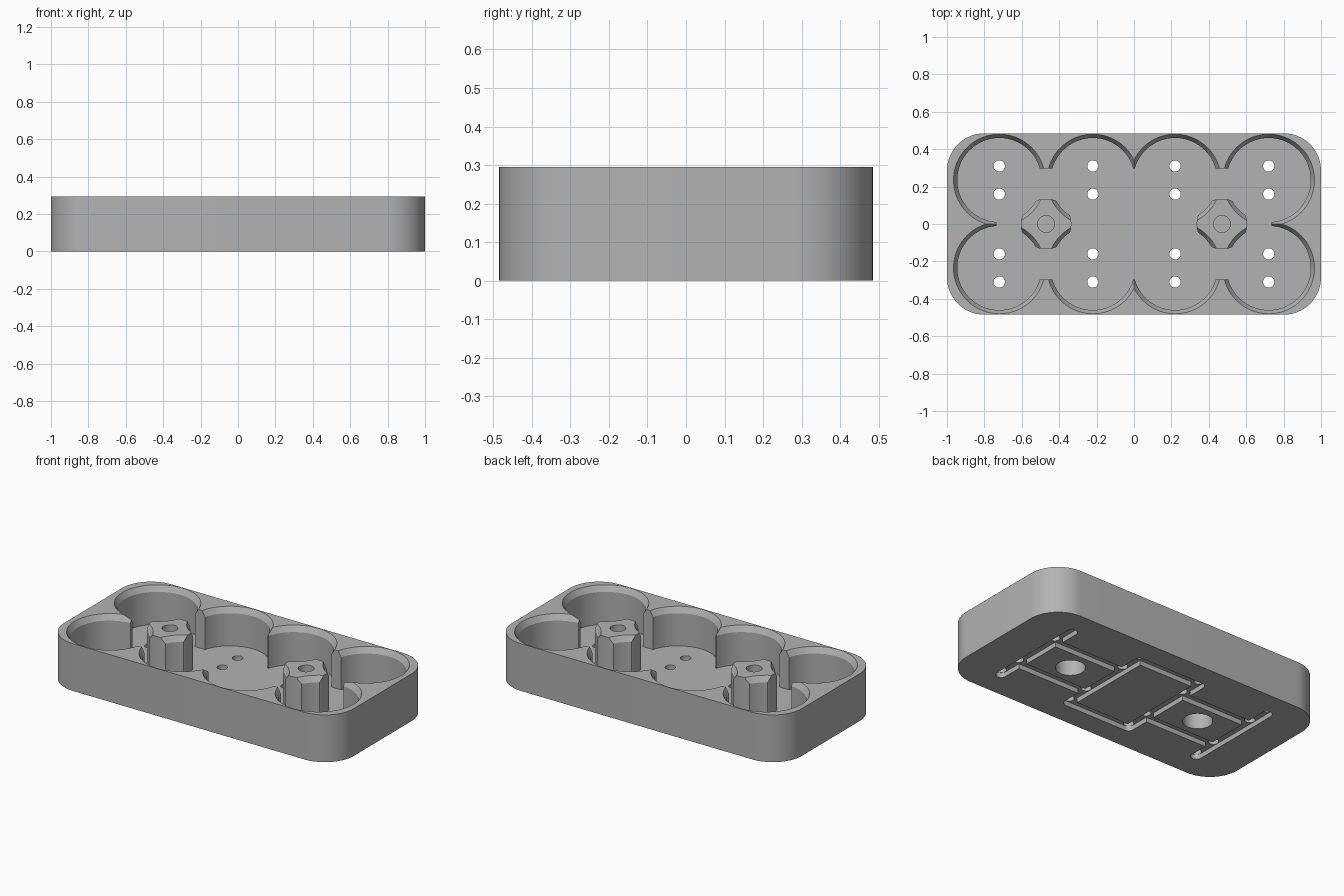
import bpy, bmesh, math

if "Cube" in bpy.data.objects:
    bpy.data.objects.remove(bpy.data.objects["Cube"], do_unlink=True)

HALF_X, HALF_Y, HEIGHT, CORNER = 1.0, 0.485, 0.295, 0.2
FLOOR = 0.057
CELL_X, CELL_Y, CELL_R = (0.22, 0.72), 0.235, 0.225
CHAMFER, CHAMFER_H = 0.02, 0.035
POST_X, POST_R = 0.47, 0.135
HOLE_Y, HOLE_R = (0.16, 0.31), 0.03
GROOVE_R, GROOVE_DEPTH = 0.032, 0.03

grey = bpy.data.materials.new("plain grey")
grey.use_nodes = True
colour = (0.45, 0.45, 0.45, 1)
grey.diffuse_color = colour
grey.node_tree.nodes["Principled BSDF"].inputs["Base Color"].default_value = colour


def loft(name, rings):
    """Solid through stacked rings, each given as (outline points, z)."""
    bm = bmesh.new()
    loops = [[bm.verts.new((x, y, z)) for x, y in pts] for pts, z in rings]
    n = len(loops[0])
    for low, high in zip(loops, loops[1:]):
        for i in range(n):
            j = (i + 1) % n
            bm.faces.new((low[i], low[j], high[j], high[i]))
    bm.faces.new(loops[0][::-1])
    bm.faces.new(loops[-1])
    mesh = bpy.data.meshes.new(name)
    bm.to_mesh(mesh)
    bm.free()
    mesh.materials.append(grey)
    obj = bpy.data.objects.new(name, mesh)
    bpy.context.collection.objects.link(obj)
    return obj


def circle(x, y, r, n=72):
    return [(x + r * math.cos(math.tau * i / n), y + r * math.sin(math.tau * i / n))
            for i in range(n)]


def rounded_box(x0, x1, y0, y1, r, steps=16):
    pts = []
    corners = ((x1 - r, y1 - r), (x0 + r, y1 - r), (x0 + r, y0 + r), (x1 - r, y0 + r))
    for q, (cx, cy) in enumerate(corners):
        for i in range(steps + 1):
            a = math.pi / 2 * (q + i / steps)
            pts.append((cx + r * math.cos(a), cy + r * math.sin(a)))
    return pts


def prism(name, outline, z0, z1):
    return loft(name, [(outline, z0), (outline, z1)])


def cut(target, cutter):
    mod = target.modifiers.new("cut", "BOOLEAN")
    mod.operation, mod.solver, mod.object = "DIFFERENCE", "EXACT", cutter
    bpy.context.view_layer.objects.active = target
    bpy.ops.object.modifier_apply(modifier=mod.name)
    bpy.data.objects.remove(cutter, do_unlink=True)


# Rounded block
tray = prism("tray", rounded_box(-HALF_X, HALF_X, -HALF_Y, HALF_Y, CORNER),
             0, HEIGHT)

# Open middle, leaving two round posts standing
w, d = 0.735, 0.297
middle = prism("middle_cutter", [(-w, -d), (w, -d), (w, d), (-w, d)], FLOOR, 0.4)
for s in (-1, 1):
    cut(middle, prism("post_cutter", circle(s * POST_X, 0, POST_R), 0, 0.5))
cut(tray, middle)

# Round chamfered pockets, which also scoop the posts
for sx in (-1, 1):
    for sy in (-1, 1):
        for px in CELL_X:
            x, y = sx * px, sy * CELL_Y
            narrow = circle(x, y, CELL_R)
            cut(tray, loft("pocket_cutter", [
                (narrow, FLOOR), (narrow, HEIGHT - CHAMFER_H),
                (circle(x, y, CELL_R + 2 * CHAMFER), HEIGHT + CHAMFER_H)]))

# Wire grooves underneath: four across, then links between them
grooves = [(x, x, -HOLE_Y[1], HOLE_Y[1]) for px in CELL_X for x in (-px, px)]
for s in (-1, 1):
    grooves.append((-CELL_X[0], CELL_X[0], s * HOLE_Y[1], s * HOLE_Y[1]))
    for y in (-HOLE_Y[0], HOLE_Y[0]):
        grooves.append((*sorted((s * CELL_X[0], s * CELL_X[1])), y, y))
for x0, x1, y0, y1 in grooves:
    r = GROOVE_R
    outline = rounded_box(x0 - r, x1 + r, y0 - r, y1 + r, r * 0.999, 8)
    cut(tray, prism("groove_cutter", outline, -0.1, GROOVE_DEPTH))

# Wire holes through the floor
for sx in (-1, 1):
    for sy in (-1, 1):
        for x in CELL_X:
            for y in HOLE_Y:
                cut(tray, prism("hole_cutter",
                                circle(sx * x, sy * y, HOLE_R, 32), -0.1, 0.15))

# Blind bores in the posts, from above and below
for s in (-1, 1):
    cut(tray, prism("top_bore_cutter", circle(s * POST_X, 0, 0.045, 40), 0.2, 0.4))
    cut(tray, prism("bottom_bore_cutter", circle(s * POST_X, 0, 0.085, 48), -0.1, 0.16))

bpy.ops.object.select_all(action="DESELECT")
tray.select_set(True)
bpy.context.view_layer.objects.active = tray
bpy.ops.object.shade_smooth_by_angle(angle=math.radians(25))
